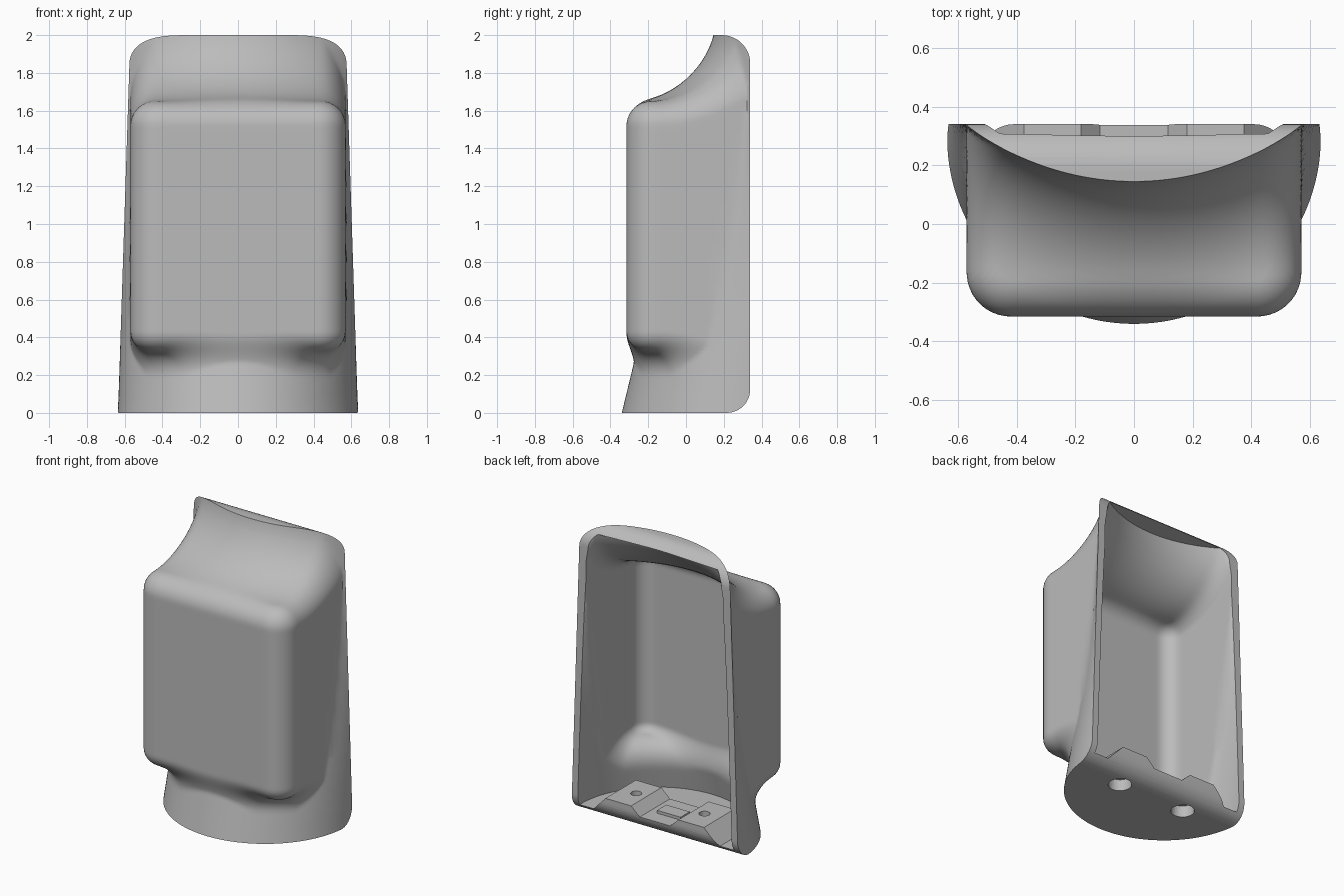
import bpy, bmesh, math
from math import hypot, sin, cos, pi

if "Cube" in bpy.data.objects:
    bpy.data.objects.remove(bpy.data.objects["Cube"], do_unlink=True)

gray = bpy.data.materials.new("plain gray")
gray.use_nodes = True
gray.diffuse_color = (0.5, 0.5, 0.5, 1)
gray.node_tree.nodes["Principled BSDF"].inputs["Base Color"].default_value = (0.5, 0.5, 0.5, 1)

BACK, WALL, TOP, LEDGE, UNDER = 0.34, 0.045, 2.0, 1.65, 0.33


# Distance helpers: rounded intersection and filleted union
def round_max(a, b, r):
    return min(max(a, b), -r) + hypot(max(a + r, 0), max(b + r, 0))


def round_min(a, b, r):
    return max(min(a, b), r) - hypot(max(r - a, 0), max(r - b, 0))


def half_width(z):
    return 0.635 - 0.0325 * z


def body_distance(x, y, z):
    # leaning back piece with a circular-arc section
    w, b = half_width(z), 0.68 - 0.2425 * z
    radius = (w * w + b * b) / (2 * b)
    cone = hypot(x, y - (BACK - b + radius)) - radius
    # front box, blended into the back piece above and below
    box = round_max(abs(x) - 0.57, -0.315 - y, 0.15)
    box = round_max(box, round_min(cone, z - LEDGE, 0.35), 0.13)
    box = round_max(box, round_min(cone, UNDER - z, 0.14), 0.1)
    return min(cone, box)


def cavity_distance(x, y, z):
    corner = round_max(abs(x) - half_width(z) + WALL, z - TOP + WALL, 0.1)
    return max(body_distance(x, y, z) + WALL, corner)


def make_object(name, bm):
    bmesh.ops.recalc_face_normals(bm, faces=bm.faces)
    mesh = bpy.data.meshes.new(name)
    bm.to_mesh(mesh)
    bm.free()
    mesh.materials.append(gray)
    ob = bpy.data.objects.new(name, mesh)
    bpy.context.collection.objects.link(ob)
    return ob


def level_heights(lo, hi, under, ledge):
    # rows crowd together at the box underside and the ledge
    n = 16
    zs = {lo, hi}
    for centre, down, up in ((under, 0.22, 0.18), (ledge, 0.18, hi - ledge)):
        for i in range(n + 1):
            t = (i / n) ** 2
            zs |= {round(centre - down * t, 5), round(centre + up * t, 5)}
    zs |= {0.7 + 0.2 * i for i in range(4)}
    zs |= {hi - 0.012 * i for i in range(9)}
    return sorted(z for z in zs if lo <= z <= hi)


def loft(name, distance, zs, columns=112):
    bm = bmesh.new()
    rings = []
    for z in zs:
        points = []
        for i in range(columns + 1):
            dx, dy = cos(pi * i / columns), -sin(pi * i / columns)
            lo, hi = 0.0, 1.2
            for _ in range(20):
                mid = (lo + hi) / 2
                if distance(dx * mid, BACK + dy * mid, z) < 0:
                    lo = mid
                else:
                    hi = mid
            points.append((dx * lo, BACK + dy * lo, z))
        points.append((points[-1][0], BACK + 0.06, z))
        points.insert(0, (points[0][0], BACK + 0.06, z))
        rings.append([bm.verts.new(p) for p in points])
    for a, b in zip(rings, rings[1:]):
        for i in range(len(a)):
            j = (i + 1) % len(a)
            bm.faces.new((a[i], a[j], b[j], b[i]))
    bm.faces.new(rings[0])
    bm.faces.new(rings[-1])
    return make_object(name, bm)


def prism(name, points, offset):
    bm = bmesh.new()
    face = bm.faces.new([bm.verts.new(p) for p in points])
    out = bmesh.ops.extrude_face_region(bm, geom=[face])
    verts = [v for v in out["geom"] if isinstance(v, bmesh.types.BMVert)]
    bmesh.ops.translate(bm, verts=verts, vec=offset)
    return make_object(name, bm)


def cylinder(name, x, y, z0, z1, r):
    ring = [(x + r * cos(pi * i / 16), y + r * sin(pi * i / 16), z0) for i in range(32)]
    return prism(name, ring, (0, 0, z1 - z0))


def boolean(ob, cutter, operation):
    cutter.hide_render = True
    mod = ob.modifiers.new("cut", 'BOOLEAN')
    mod.operation, mod.object, mod.solver = operation, cutter, 'EXACT'
    bpy.context.view_layer.objects.active = ob
    bpy.ops.object.modifier_apply(modifier=mod.name)


# Outer body and cavity
body = loft("shell_body", body_distance, level_heights(-0.02, TOP + 0.02, UNDER, LEDGE))
cavity = loft("cavity_cutter", cavity_distance,
              level_heights(0.05, TOP - WALL, UNDER + WALL, LEDGE - WALL))

# Side outline with rounded back corners
outline = [(-0.8, -0.6, TOP), (-0.8, -0.6, 0)]
for r, zc, start in ((0.125, 0.125, -pi / 2), (0.15, TOP - 0.15, 0)):
    for i in range(13):
        a = start + pi / 2 * i / 12
        outline.append((-0.8, BACK - r + r * cos(a), zc + r * sin(a)))
clip = prism("outline_cutter", outline, (1.6, 0, 0))

# Mounting block on the floor: two pads with a stepped channel between
half = [(0.5, 0.03), (0.48, 0.05), (0.375, 0.16), (0.18, 0.16), (0.115, 0.1)]
profile = [(x, 0.01, z) for x, z in half] + [(-x, 0.01, z) for x, z in reversed(half)]
mount = prism("mounting_block", profile, (0, BACK, 0))
latch = prism("latch_bar", [(-0.12, 0.13, 0.09), (0.06, 0.13, 0.09),
                            (0.06, 0.13, 0.12), (-0.12, 0.13, 0.12)], (0, 0.1, 0))

boolean(body, clip, 'INTERSECT')
boolean(body, cavity, 'DIFFERENCE')
boolean(mount, clip, 'INTERSECT')

# Screw holes with wide recesses underneath
cutters = [clip, cavity]
for x in (-0.26, 0.26):
    for z0, z1, r in ((-0.1, 0.08, 0.075), (-0.05, 0.3, 0.035)):
        hole = cylinder("hole_cutter", x, 0.17, z0, z1, r)
        cutters.append(hole)
        for part in (body, mount):
            boolean(part, hole, 'DIFFERENCE')
for cutter in cutters:
    bpy.data.objects.remove(cutter, do_unlink=True)

# Smooth shading on the moulded shell
bpy.ops.object.select_all(action='DESELECT')
body.select_set(True)
bpy.context.view_layer.objects.active = body
bpy.ops.object.shade_smooth_by_angle(angle=math.radians(30))
